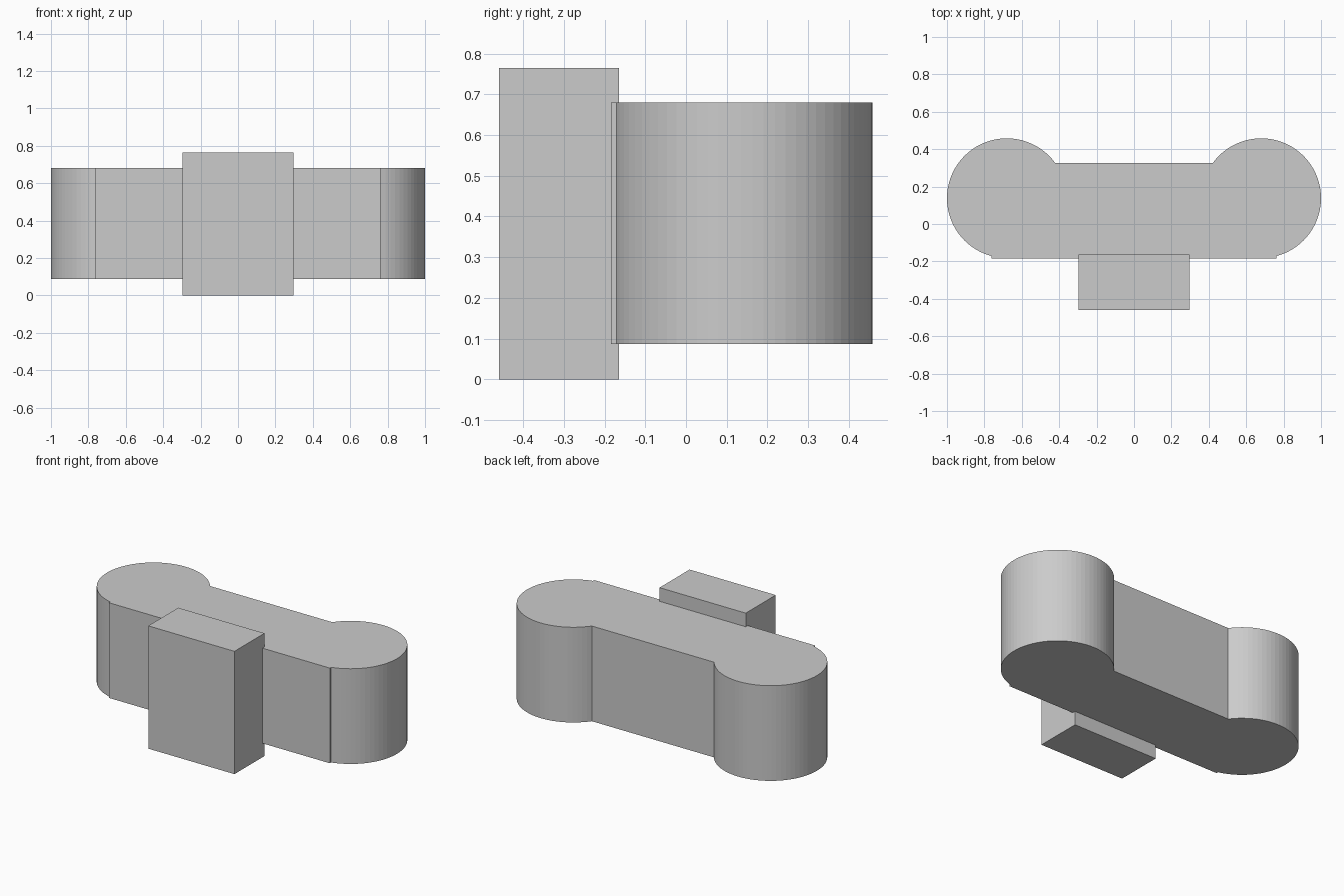
import bpy, bmesh
from math import sin, cos, asin, acos, pi

if "Cube" in bpy.data.objects:
    bpy.data.objects.remove(bpy.data.objects["Cube"])

R, CX, CY = 0.32, 0.68, 0.138      # round end lobes
FRONT, BACK, HALF = -0.184, 0.326, 0.762   # straight bar between them


def make_object(name, bm):
    bmesh.ops.recalc_face_normals(bm, faces=bm.faces[:])
    mesh = bpy.data.meshes.new(name)
    bm.to_mesh(mesh)
    bm.free()
    obj = bpy.data.objects.new(name, mesh)
    bpy.context.collection.objects.link(obj)
    return obj


def extrude_outline(name, points, z0, z1):
    bm = bmesh.new()
    face = bm.faces.new([bm.verts.new((x, y, z0)) for x, y in points])
    new = bmesh.ops.extrude_face_region(bm, geom=[face], use_keep_orig=True)["geom"]
    verts = [g for g in new if isinstance(g, bmesh.types.BMVert)]
    bmesh.ops.translate(bm, verts=verts, vec=(0, 0, z1 - z0))
    return make_object(name, bm)


# Main body: bar with a round lobe at each end, mirrored across x
a0 = -acos((HALF - CX) / R)
a1 = pi - asin((BACK - CY) / R)
steps = 44
right = [(HALF, FRONT)]
for i in range(steps + 1):
    a = a0 + (a1 - a0) * i / steps
    right.append((CX + R * cos(a), CY + R * sin(a)))
left = [(-x, y) for x, y in reversed(right)]
extrude_outline("rounded_body", right + left, 0.087, 0.68)

# Front block
w = 0.297
extrude_outline("front_block",
                [(-w, -0.459), (w, -0.459), (w, -0.164), (-w, -0.164)],
                0.0, 0.765)
